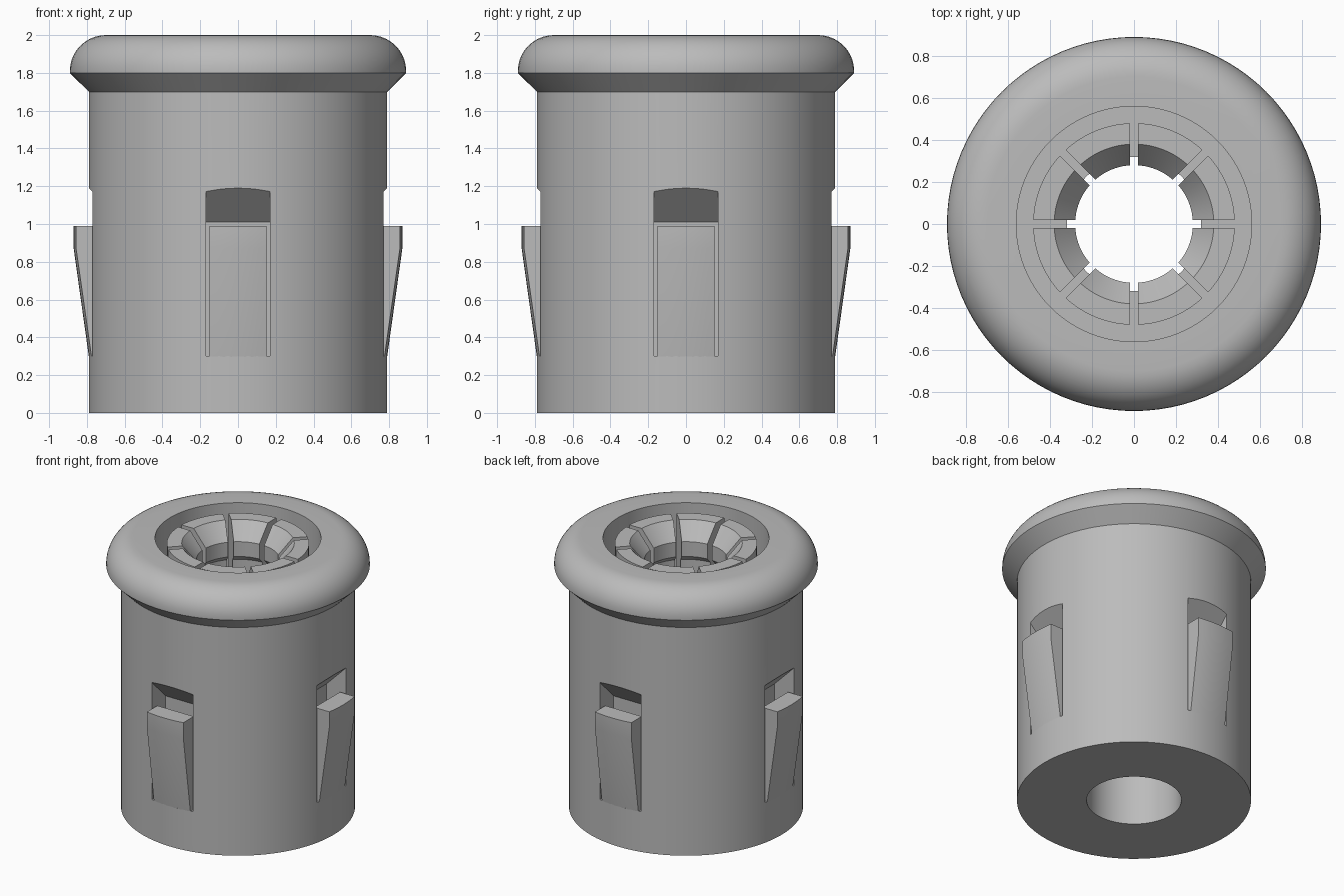
import bpy, bmesh, math
from mathutils import Matrix, Vector

if "Cube" in bpy.data.objects:
    bpy.data.objects.remove(bpy.data.objects["Cube"])

grey = bpy.data.materials.new("satin grey")
grey.diffuse_color = (0.5, 0.5, 0.5, 1)
grey.use_nodes = True
grey.node_tree.nodes["Principled BSDF"].inputs["Base Color"].default_value = grey.diffuse_color


def make_object(name, bm, helper=False):
    bmesh.ops.recalc_face_normals(bm, faces=bm.faces)
    me = bpy.data.meshes.new(name)
    bm.to_mesh(me)
    bm.free()
    me.materials.append(grey)
    ob = bpy.data.objects.new(name, me)
    bpy.context.collection.objects.link(ob)
    ob.hide_render = helper
    return ob


def lathe(name, profile, steps=96):
    """Revolve a closed (radius, z) loop around the z axis."""
    bm = bmesh.new()
    rings = []
    for i in range(steps):
        a = 2 * math.pi * i / steps
        rings.append([bm.verts.new((r * math.cos(a), r * math.sin(a), z)) for r, z in profile])
    n = len(profile)
    for i in range(steps):
        p, q = rings[i], rings[(i + 1) % steps]
        for j in range(n):
            k = (j + 1) % n
            bm.faces.new((p[j], q[j], q[k], p[k]))
    return make_object(name, bm)


def add_prism(bm, outline, half_width, angle):
    """Extrude an (outward distance, z) outline sideways, turned about z."""
    rot = Matrix.Rotation(angle, 3, 'Z')
    a = [bm.verts.new(rot @ Vector((-half_width, -d, z))) for d, z in outline]
    b = [bm.verts.new(rot @ Vector((half_width, -d, z))) for d, z in outline]
    n = len(outline)
    bm.faces.new(a)
    bm.faces.new(b[::-1])
    for i in range(n):
        k = (i + 1) % n
        bm.faces.new((a[i], b[i], b[k], a[k]))


def cut(ob, cutter):
    mod = ob.modifiers.new("cut", 'BOOLEAN')
    mod.operation = 'DIFFERENCE'
    mod.solver = 'EXACT'
    mod.use_self = True
    mod.object = cutter
    bpy.context.view_layer.objects.active = ob
    bpy.ops.object.modifier_apply(modifier=mod.name)
    bpy.data.objects.remove(cutter)


def smooth(ob):
    bpy.ops.object.select_all(action='DESELECT')
    ob.select_set(True)
    bpy.context.view_layer.objects.active = ob
    bpy.ops.object.shade_smooth_by_angle(angle=math.radians(28))


# Sleeve with rounded flange, central bore and annular recess
round_edge = [(0.70 + 0.19 * math.cos(t), 1.81 + 0.19 * math.sin(t))
              for t in (math.pi / 2 * i / 10 for i in range(11))]
sleeve = lathe("sleeve", [(0.32, 0), (0.79, 0), (0.79, 1.70), (0.89, 1.80)] + round_edge
               + [(0.56, 2.0), (0.56, 1.30), (0.32, 1.30)])

# Four latch pockets with sloping roofs
bm = bmesh.new()
for i in range(4):
    add_prism(bm, [(0.61, 0.30), (0.95, 0.30), (0.95, 1.35), (0.61, 1.01)], 0.17, i * math.pi / 2)
cut(sleeve, make_object("pocket_cutter", bm, True))
smooth(sleeve)

# Ring of eight gripping fingers, split by narrow slits
fingers = lathe("gripping_fingers", [(0.32, 1.29), (0.48, 1.29), (0.48, 1.96), (0.38, 1.96),
                                     (0.28, 1.84), (0.28, 1.73), (0.32, 1.69)])
bm = bmesh.new()
for i in range(8):
    add_prism(bm, [(0.20, 1.301), (0.52, 1.301), (0.52, 2.1), (0.20, 2.1)], 0.02, i * math.pi / 4)
cut(fingers, make_object("slit_cutter", bm, True))
smooth(fingers)


# Spring latches: tapered tongues with a curved outer face
def latch(name, angle):
    levels = [(0.28, 0.788, 0.60), (0.30, 0.79, 0.64), (0.87, 0.87, 0.725), (0.99, 0.87, 0.735)]
    xs = [-0.15 + 0.30 * i / 8 for i in range(9)]
    bm = bmesh.new()
    loops = []
    for z, outer, inner in levels:
        pts = [(x, -math.sqrt(outer ** 2 - x ** 2), z) for x in xs]
        pts += [(0.15, -inner, z), (-0.15, -inner, z)]
        loops.append([bm.verts.new(p) for p in pts])
    n = len(loops[0])
    for lo, hi in zip(loops, loops[1:]):
        for i in range(n):
            k = (i + 1) % n
            bm.faces.new((lo[i], lo[k], hi[k], hi[i]))
    bm.faces.new(loops[0][::-1])
    bm.faces.new(loops[-1])
    bmesh.ops.rotate(bm, verts=bm.verts, matrix=Matrix.Rotation(angle, 3, 'Z'))
    smooth(make_object(name, bm))


for i, side in enumerate(("front", "right", "back", "left")):
    latch(side + "_latch", i * math.pi / 2)
